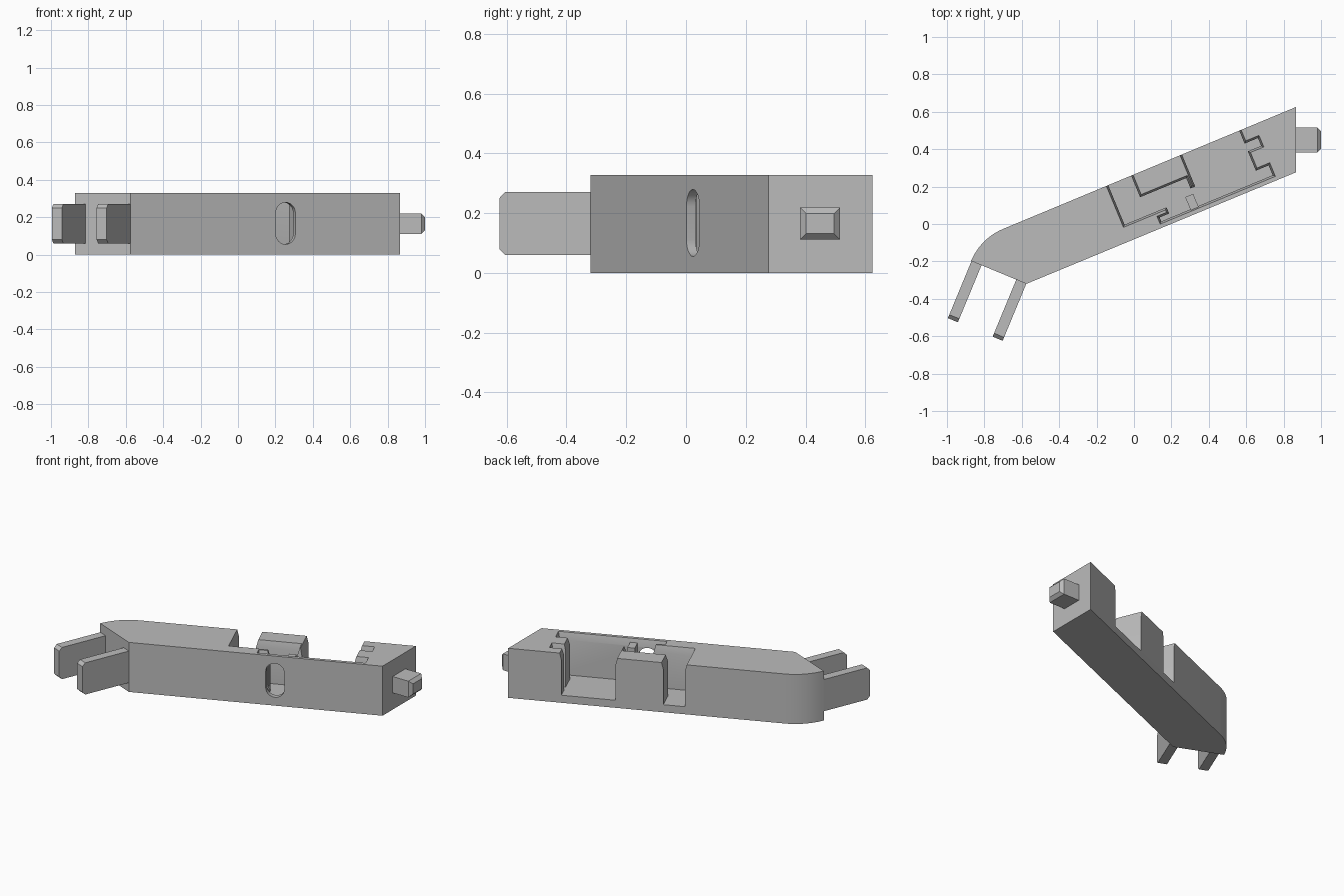
import bpy, bmesh, math
from mathutils import Vector

if "Cube" in bpy.data.objects:
    bpy.data.objects.remove(bpy.data.objects["Cube"])

grey = bpy.data.materials.new("plain_grey")
grey.use_nodes = True
grey.diffuse_color = (0.5, 0.5, 0.5, 1)
grey.node_tree.nodes["Principled BSDF"].inputs["Base Color"].default_value = (0.5, 0.5, 0.5, 1)

# Long axis of the casing (U), its width (V) and the prong direction (D)
A = math.radians(22.5)
U = Vector((math.cos(A), math.sin(A), 0))
V = Vector((-U.y, U.x, 0))
D = Vector((-math.sin(A), -math.cos(A), 0))
W = Vector((-math.cos(A), math.sin(A), 0))
Z = Vector((0, 0, 1))
HEIGHT, FLOOR = 0.328, 0.05


def loft(name, rings):
    """Solid through a stack of matching rings of 3D points."""
    bm = bmesh.new()
    loops = [[bm.verts.new(p) for p in ring] for ring in rings]
    n = len(loops[0])
    for low, high in zip(loops, loops[1:]):
        for i in range(n):
            j = (i + 1) % n
            bm.faces.new((low[i], low[j], high[j], high[i]))
    bm.faces.new(loops[0][::-1])
    bm.faces.new(loops[-1])
    bmesh.ops.recalc_face_normals(bm, faces=bm.faces)
    mesh = bpy.data.meshes.new(name)
    bm.to_mesh(mesh)
    bm.free()
    mesh.materials.append(grey)
    ob = bpy.data.objects.new(name, mesh)
    bpy.context.collection.objects.link(ob)
    return ob


def plan(points, z):
    return [U * u + V * v + Z * z for u, v in points]


def grow(points, d):
    """Offset a counter-clockwise right-angled outline outwards."""
    out = []
    for i, p in enumerate(points):
        a, b, c = Vector(points[i - 1]), Vector(p), Vector(points[(i + 1) % len(points)])
        e, f = (b - a).normalized(), (c - b).normalized()
        out.append(b + d * (Vector((e.y, -e.x)) + Vector((f.y, -f.x))))
    return out


def cut(ob, cutter):
    mod = ob.modifiers.new("cut", 'BOOLEAN')
    mod.operation, mod.solver, mod.object = 'DIFFERENCE', 'EXACT', cutter
    bpy.context.view_layer.objects.active = ob
    bpy.ops.object.modifier_apply(modifier=mod.name)
    bpy.data.objects.remove(cutter)


# Casing with slanted ends and one rounded corner
corner_a = Vector((-0.575, -0.32, 0))
outline = [corner_a, Vector((0.865, 0.276, 0)), Vector((0.865, 0.625, 0))]
end = corner_a + W * 0.32
radius = 0.317
centre = end - W * radius
for i in range(13):
    a = math.radians(112.5 + 45 * i / 12)
    outline.append(centre + radius * Vector((math.cos(a), math.sin(a), 0)))
casing = loft("casing", [outline, [p + Z * HEIGHT for p in outline]])

# Open cavity around the divider, with a tapered rim
cavity = [(-.048, .27), (-.048, .016), (.195, .016), (.195, -.02), (.14, -.02),
          (.14, -.043), (.785, -.043), (.785, .014), (.711, .014), (.711, .126),
          (.788, .126), (.788, .171), (.711, .171), (.711, .27), (.379, .27),
          (.379, .06), (.352, .06), (.352, .12), (.085, .12), (.085, .27)]
rim = grow(cavity, 0.011)
cut(casing, loft("cavity_cutter", [plan(cavity, FLOOR), plan(cavity, HEIGHT - 0.045),
                                   plan(rim, HEIGHT), plan(rim, HEIGHT + 0.05)]))

# Rounded window through the front wall
r, mid = 0.057, 0.244
window = []
for i in range(26):
    k = i // 13
    a = math.pi * (k + (i - k) / 12 - k * 12 / 12) if k else math.pi * i / 12
    z = 0.222 if k == 0 else 0.112
    window.append((mid + r * math.cos(a), z + r * math.sin(a)))
cut(casing, loft("window_cutter", [[U * u + V * v + Z * z for u, z in window]
                                   for v in (-0.12, 0.0)]))

# Small post behind the window
post = [(.308, -.05), (.354, -.05), (.354, .028), (.308, .028)]
loft("latch_post", [plan(post, FLOOR - 0.01), plan(post, HEIGHT - 0.025)])

# Two flat prongs with chamfered tips
profile = [(-.005, .06), (.31, .06), (.33, .08), (.33, .25), (.31, .27), (-.005, .27)]
for name, start in (("right_prong", 0.26), ("left_prong", 0.001)):
    loft(name, [[corner_a + W * w + D * t + Z * z for t, z in profile]
                for w in (start, start + 0.058)])

# Pin on the end face with a bevelled tip
rings = []
for x, inset in ((0.855, 0), (0.98, 0), (1.0, 0.02)):
    hy, hz = 0.067 - inset, 0.054 - inset
    rings.append([Vector((x, 0.449 + sy * hy, 0.165 + sz * hz))
                  for sy, sz in ((-1, -1), (1, -1), (1, 1), (-1, 1))])
loft("end_pin", rings)

# Smooth only the rounded surfaces
bpy.ops.object.select_all(action='DESELECT')
casing.select_set(True)
bpy.context.view_layer.objects.active = casing
bpy.ops.object.shade_smooth_by_angle(angle=math.radians(25))
